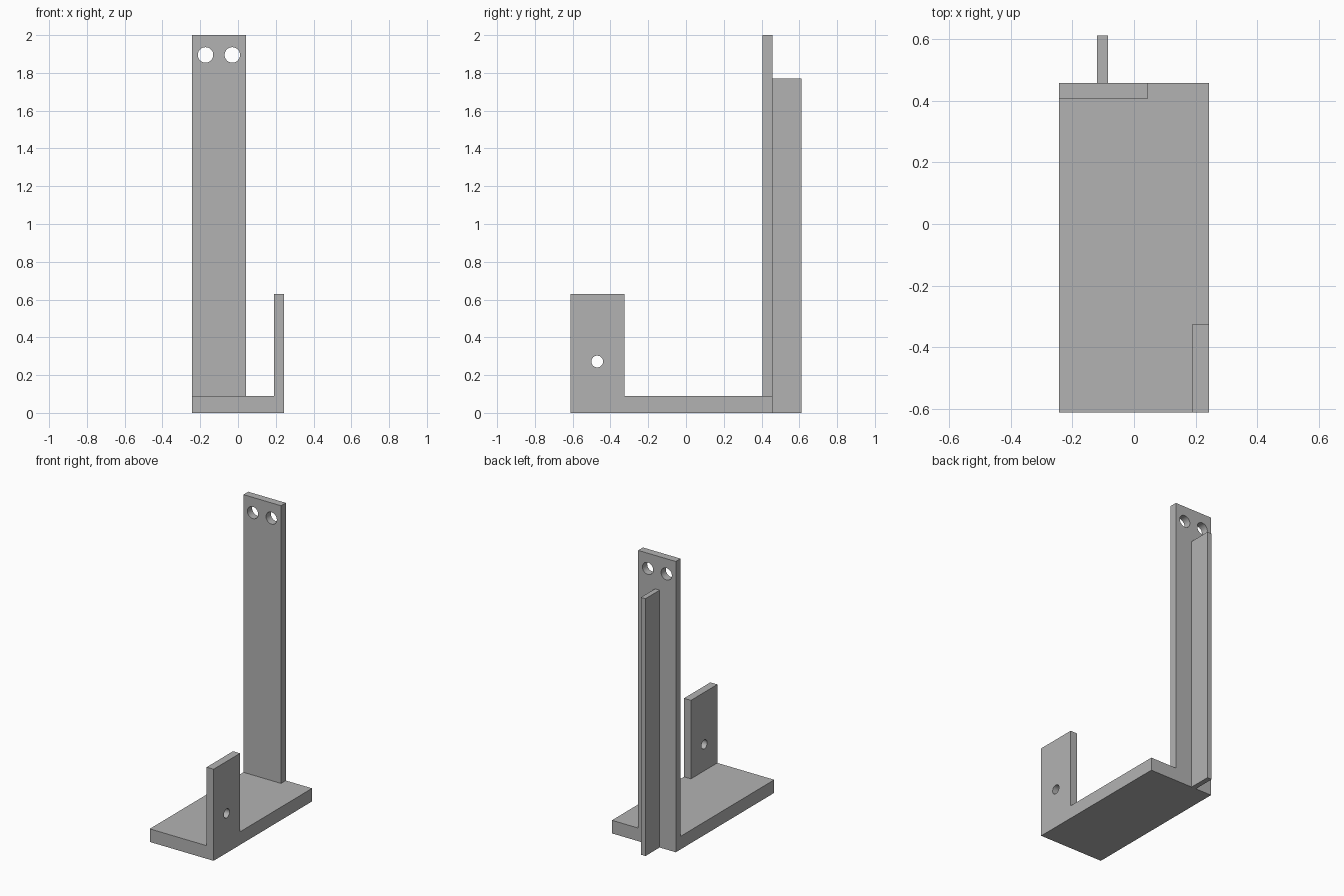
import bpy
import math

cube = bpy.data.objects.get("Cube")
if cube:
    bpy.data.objects.remove(cube, do_unlink=True)

# Single grey material
grey = bpy.data.materials.new("plain grey")
grey.use_nodes = True
colour = (0.45, 0.45, 0.45, 1)
grey.diffuse_color = colour
grey.node_tree.nodes["Principled BSDF"].inputs["Base Color"].default_value = colour


def box(name, x, y, z):
    """Box spanning the given (min, max) ranges."""
    spans = (x, y, z)
    bpy.ops.mesh.primitive_cube_add(size=1, location=[(a + b) / 2 for a, b in spans])
    obj = bpy.context.object
    obj.name = name
    obj.scale = [b - a for a, b in spans]
    bpy.ops.object.transform_apply(location=False, rotation=False, scale=True)
    obj.data.materials.append(grey)
    return obj


def drill(obj, centre, radius, rotation):
    """Cut a round through-hole and discard the cutter."""
    bpy.ops.mesh.primitive_cylinder_add(vertices=40, radius=radius, depth=0.3,
                                        location=centre, rotation=rotation)
    cutter = bpy.context.object
    cutter.hide_render = True
    cutter.data.materials.append(grey)
    mod = obj.modifiers.new("hole", 'BOOLEAN')
    mod.operation = 'DIFFERENCE'
    mod.solver = 'EXACT'
    mod.object = cutter
    bpy.ops.object.select_all(action='DESELECT')
    obj.select_set(True)
    bpy.context.view_layer.objects.active = obj
    bpy.ops.object.modifier_apply(modifier=mod.name)
    bpy.data.objects.remove(cutter, do_unlink=True)


LEFT, RIGHT = 0.243, -0.243
FRONT, BACK, REAR = -0.612, 0.458, 0.612
FLOOR = 0.09

# Base slab
box("base", (RIGHT, LEFT), (FRONT, BACK), (0, FLOOR))

# Tall upright with two mounting holes
upright = box("upright_plate", (RIGHT, 0.043), (0.406, BACK), (FLOOR, 2))
for x in (-0.172, -0.03):
    drill(upright, (x, 0.43, 1.895), 0.041, (math.pi / 2, 0, 0))

# Stiffening rib behind the upright
box("rear_rib", (-0.12, -0.085), (BACK, REAR), (0, 1.77))

# Short side tab with one hole
tab = box("side_tab", (0.19, LEFT), (FRONT, -0.325), (FLOOR, 0.63))
drill(tab, (0.215, -0.47, 0.272), 0.031, (0, math.pi / 2, 0))

# Smooth hole walls, sharp box edges
for obj in (upright, tab):
    bpy.ops.object.select_all(action='DESELECT')
    obj.select_set(True)
    bpy.context.view_layer.objects.active = obj
    bpy.ops.object.shade_smooth_by_angle(angle=math.radians(30))
